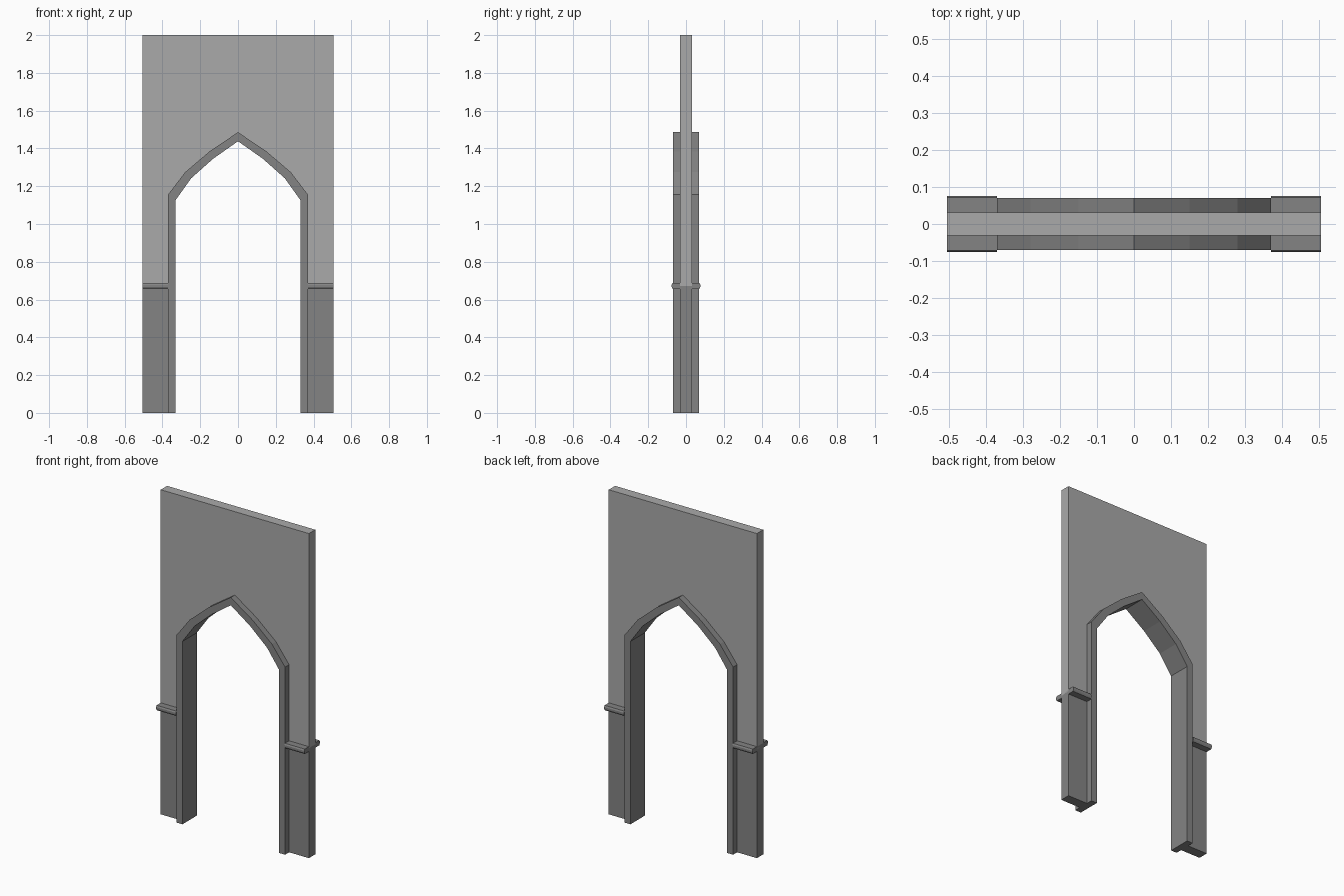
import bpy, bmesh

cube = bpy.data.objects.get("Cube")
if cube:
    bpy.data.objects.remove(cube, do_unlink=True)


def make_material(name, value):
    mat = bpy.data.materials.new(name)
    mat.use_nodes = True
    colour = (value, value, value, 1)
    mat.diffuse_color = colour
    mat.node_tree.nodes["Principled BSDF"].inputs["Base Color"].default_value = colour
    return mat


light_grey = make_material("light grey plaster", 0.40)
dark_grey = make_material("dark grey stone", 0.23)


def prism(name, outline, axis, start, end, mat):
    """Extrude a 2D outline along x (outline is y, z) or y (outline is x, z)."""
    bm = bmesh.new()
    verts = [bm.verts.new((start, a, b) if axis == "x" else (a, start, b))
             for a, b in outline]
    face = bm.faces.new(verts)
    ext = bmesh.ops.extrude_face_region(bm, geom=[face])
    moved = [g for g in ext["geom"] if isinstance(g, bmesh.types.BMVert)]
    shift = end - start
    bmesh.ops.translate(bm, verts=moved,
                        vec=(shift, 0, 0) if axis == "x" else (0, shift, 0))
    bmesh.ops.recalc_face_normals(bm, faces=bm.faces)
    mesh = bpy.data.meshes.new(name)
    bm.to_mesh(mesh)
    bm.free()
    mesh.materials.append(mat)
    obj = bpy.data.objects.new(name, mesh)
    bpy.context.collection.objects.link(obj)
    return obj


def mirrored(half):
    """Left half from foot to apex, followed by its mirror image."""
    return half + [(-x, z) for x, z in reversed(half[:-1])]


HALF_W, TOP, RAIL_Z = 0.505, 2.0, 0.672
WALL_Y, FRAME_Y, RAIL_Y = 0.031, 0.07, 0.076
OUTER, INNER = 0.37, 0.33

# Pointed arch, outer and inner edges
outer_arch = [(-OUTER, 1.156), (-0.28, 1.274), (-0.15, 1.385), (0, 1.486)]
inner_arch = [(-INNER, 1.127), (-0.248, 1.242), (-0.132, 1.345), (0, 1.438)]

# Upper wall with the arched opening
opening = mirrored([(-OUTER, RAIL_Z)] + outer_arch)
wall = [(HALF_W, RAIL_Z), (HALF_W, TOP), (-HALF_W, TOP), (-HALF_W, RAIL_Z)]
prism("upper_wall", wall + opening, "y", -WALL_Y, WALL_Y, light_grey)

# Raised frame lining the opening
outer = mirrored([(-OUTER, 0)] + outer_arch)
inner = mirrored([(-INNER, 0)] + inner_arch)
prism("arch_frame", outer + inner[::-1], "y", -FRAME_Y, FRAME_Y, dark_grey)

# Lower wall panels and the chamfered rails above them
rail = [(-RAIL_Y, 0.667), (-0.071, 0.657), (0.071, 0.657), (RAIL_Y, 0.667),
        (RAIL_Y, 0.678), (0.071, 0.687), (-0.071, 0.687), (-RAIL_Y, 0.678)]
panel = [(-WALL_Y, 0), (WALL_Y, 0), (WALL_Y, RAIL_Z), (-WALL_Y, RAIL_Z)]
for side, sign in (("left", 1), ("right", -1)):
    prism(side + "_lower_wall", panel, "x", sign * OUTER, sign * HALF_W, dark_grey)
    prism(side + "_rail", rail, "x", sign * OUTER, sign * HALF_W, dark_grey)
